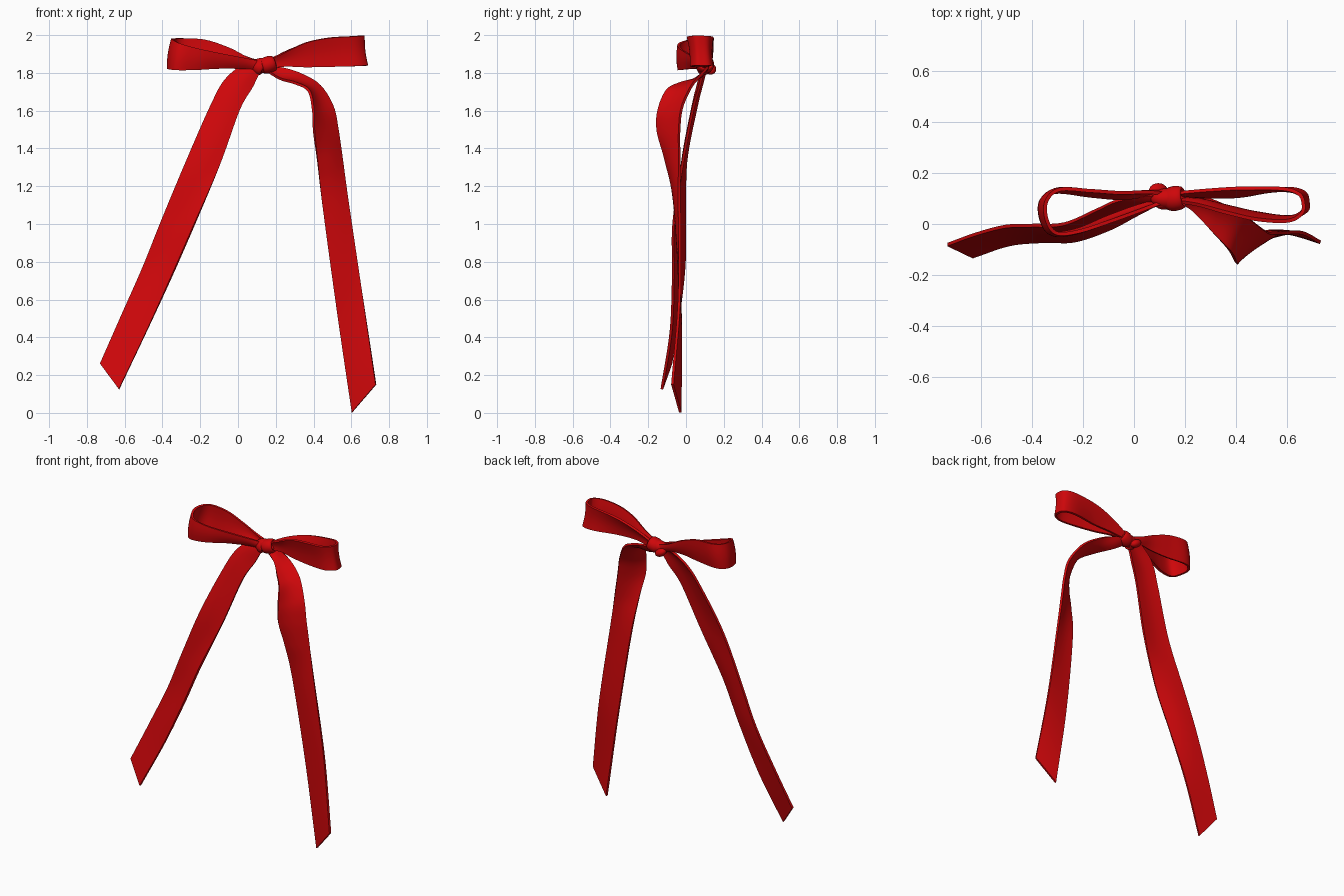
import bpy, math
from mathutils import Vector, Matrix

red = bpy.data.materials.new("ribbon red")
red.diffuse_color = (0.62, 0.002, 0.003, 1)


def finish(ob, angle=50):
    ob.data.materials.append(red)
    bpy.ops.object.select_all(action='DESELECT')
    ob.select_set(True)
    bpy.context.view_layer.objects.active = ob
    for m in list(ob.modifiers):
        bpy.ops.object.modifier_apply(modifier=m.name)
    bpy.ops.object.shade_smooth_by_angle(angle=math.radians(angle))


def spline(pts, steps):
    """Catmull-Rom curve through points of any dimension."""
    p = [[2 * a - b for a, b in zip(pts[0], pts[1])]] + list(pts)
    p.append([2 * a - b for a, b in zip(pts[-1], pts[-2])])
    out = []
    for i in range(1, len(p) - 2):
        for s in range(steps):
            t = s / steps
            out.append([0.5 * (2 * b + (c - a) * t + (2 * a - 5 * b + 4 * c - d) * t * t
                               + (3 * b - a - 3 * c + d) * t ** 3)
                        for a, b, c, d in zip(*p[i - 1:i + 3])])
    out.append(list(pts[-1]))
    return out


def ribbon(name, rows, steps=8, across=8, thick=0.014):
    """Rows hold both edges (x, y, z, x, y, z) and how far the middle cups."""
    rows = spline(rows, steps)
    mids = [(Vector(r[:3]) + Vector(r[3:6])) / 2 for r in rows]
    verts, faces = [], []
    for i, r in enumerate(rows):
        a, b = Vector(r[:3]), Vector(r[3:6])
        along = mids[min(i + 1, len(rows) - 1)] - mids[max(i - 1, 0)]
        n = along.cross(b - a).normalized()
        for j in range(across + 1):
            t = j / across
            verts.append(a.lerp(b, t) + n * r[6] * math.sin(math.pi * t))
    w = across + 1
    for i in range(len(rows) - 1):
        for j in range(across):
            k = i * w + j
            faces.append((k, k + 1, k + w + 1, k + w))
    me = bpy.data.meshes.new(name)
    me.from_pydata(verts, [], faces)
    ob = bpy.data.objects.new(name, me)
    bpy.context.collection.objects.link(ob)
    mod = ob.modifiers.new("thickness", 'SOLIDIFY')
    mod.thickness, mod.offset = thick, 0
    finish(ob)


# Loops: x, y, top z, bottom z, x shift and y lean of the lower edge
def loop(name, pts):
    ribbon(name, [(x, y, zt, x + s, y + lean, zb, 0.006) for x, y, zt, zb, s, lean in pts])


loop("left_loop", [
    (0.12, 0.09, 1.86, 1.82, 0, 0), (0.03, 0.055, 1.88, 1.825, 0, 0.02),
    (-0.10, 0.008, 1.905, 1.825, 0, 0.02), (-0.22, -0.03, 1.93, 1.817, 0, 0.008),
    (-0.305, -0.035, 1.955, 1.815, -0.02, 0), (-0.342, 0.02, 1.975, 1.82, -0.022, 0),
    (-0.342, 0.09, 1.98, 1.823, -0.022, 0), (-0.29, 0.135, 1.983, 1.825, -0.015, -0.01),
    (-0.17, 0.13, 1.975, 1.828, 0, -0.02), (-0.05, 0.122, 1.935, 1.838, 0, -0.022),
    (0.04, 0.125, 1.89, 1.84, 0, -0.015), (0.12, 0.12, 1.86, 1.82, 0, 0)])
loop("right_loop", [
    (0.15, 0.09, 1.865, 1.82, 0, 0), (0.25, 0.075, 1.91, 1.833, 0, 0.02),
    (0.36, 0.045, 1.96, 1.83, 0, 0.025), (0.48, 0.018, 1.985, 1.832, 0, 0.025),
    (0.60, 0.012, 1.993, 1.835, 0.01, 0.015), (0.655, 0.04, 1.997, 1.838, 0.018, 0.01),
    (0.663, 0.08, 1.997, 1.838, 0.018, 0.004), (0.645, 0.118, 1.995, 1.838, 0.018, 0.008),
    (0.58, 0.138, 1.99, 1.84, 0, 0), (0.42, 0.14, 1.97, 1.845, 0, -0.03),
    (0.28, 0.132, 1.925, 1.845, 0, -0.025), (0.15, 0.12, 1.86, 1.82, 0, 0)])

# Hanging tails with slanted ends
ribbon("left_tail", [
    (0.12, 0.12, 1.86, 0.14, 0.09, 1.82, 0), (0.03, 0.11, 1.84, 0.11, 0.085, 1.79, 0.012),
    (-0.07, 0.09, 1.76, 0.075, 0.07, 1.72, 0.015), (-0.147, 0.055, 1.62, 0.008, 0.035, 1.60, 0.01),
    (-0.275, 0.0, 1.33, -0.097, -0.02, 1.31, 0.008), (-0.405, -0.006, 1.02, -0.23, -0.066, 1.0, -0.008),
    (-0.505, -0.01, 0.77, -0.348, -0.068, 0.73, -0.008),
    (-0.62, -0.04, 0.51, -0.485, -0.08, 0.43, 0), (-0.73, -0.08, 0.26, -0.63, -0.128, 0.125, 0)])
ribbon("right_tail", [
    (0.14, 0.12, 1.84, 0.14, 0.09, 1.82, 0), (0.24, 0.11, 1.825, 0.22, 0.06, 1.77, 0.008),
    (0.34, 0.08, 1.79, 0.305, -0.03, 1.745, 0.012), (0.435, 0.03, 1.73, 0.375, -0.105, 1.705, 0.012),
    (0.503, -0.02, 1.62, 0.398, -0.148, 1.60, 0.01), (0.528, -0.035, 1.50, 0.402, -0.15, 1.49, 0),
    (0.55, -0.035, 1.35, 0.42, -0.108, 1.34, -0.01), (0.582, -0.035, 1.13, 0.447, -0.06, 1.10, -0.008),
    (0.66, -0.035, 0.62, 0.522, -0.03, 0.55, 0), (0.73, -0.072, 0.15, 0.604, -0.03, 0.003, 0)])


# Knot: core, back bump and wrapped bands
def place(name, loc, rot, scale):
    ob = bpy.context.object
    ob.name = name
    ob.data.transform(Matrix.Translation(loc) @ rot.to_4x4() @ Matrix.Diagonal((*scale, 1)))
    finish(ob, 80)


def turn(y, z):
    return Matrix.Rotation(math.radians(z), 3, 'Z') @ Matrix.Rotation(math.radians(y), 3, 'Y')


bpy.ops.mesh.primitive_uv_sphere_add(segments=24, ring_count=14, radius=1)
place("knot_core", (0.135, 0.1, 1.84), turn(0, 0), (0.07, 0.04, 0.04))
bpy.ops.mesh.primitive_uv_sphere_add(segments=20, ring_count=12, radius=1)
place("knot_back_bump", (0.095, 0.13, 1.82), turn(30, 0), (0.04, 0.03, 0.025))
for name, loc, rot, size in (
        ("knot_wrap", (0.16, 0.1, 1.843), turn(72, 8), (0.042, 0.045, 0.13)),
        ("knot_side_wrap", (0.115, 0.095, 1.83), turn(125, -12), (0.038, 0.036, 0.09))):
    bpy.ops.mesh.primitive_torus_add(major_segments=32, minor_segments=12,
                                     major_radius=0.8, minor_radius=0.28)
    place(name, loc, rot, size)
